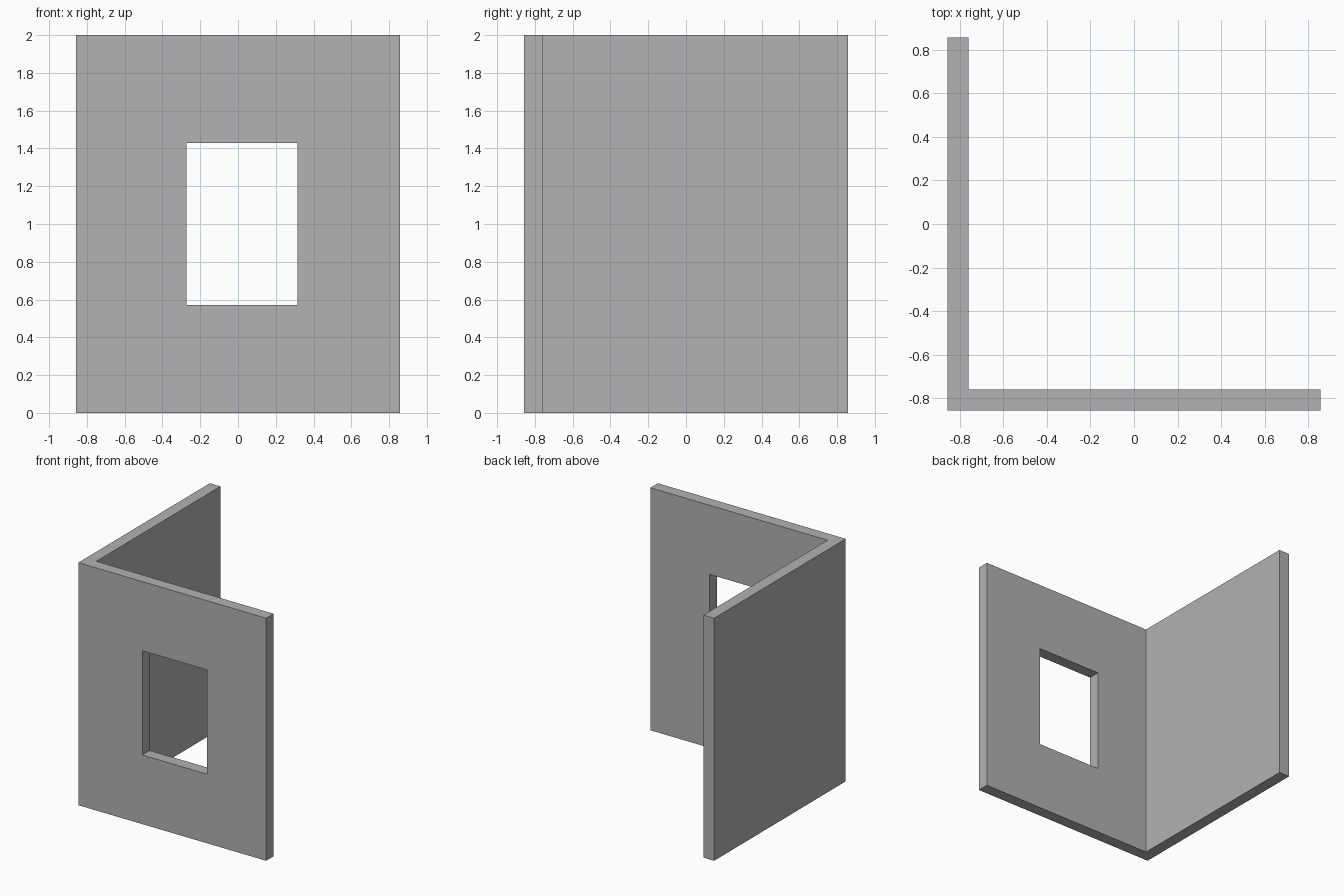
import bpy, bmesh

if "Cube" in bpy.data.objects:
    bpy.data.objects.remove(bpy.data.objects["Cube"])

H, T = 0.857, 0.097        # half width, wall thickness
HEIGHT = 2.0


def prism(name, outline, z0, z1):
    """Extrude a counter-clockwise plan outline from z0 to z1."""
    bm = bmesh.new()
    face = bm.faces.new([bm.verts.new((x, y, z0)) for x, y in outline])
    top = bmesh.ops.extrude_face_region(bm, geom=[face])["geom"]
    verts = [g for g in top if isinstance(g, bmesh.types.BMVert)]
    bmesh.ops.translate(bm, verts=verts, vec=(0, 0, z1 - z0))
    bmesh.ops.recalc_face_normals(bm, faces=bm.faces)
    mesh = bpy.data.meshes.new(name)
    bm.to_mesh(mesh)
    bm.free()
    obj = bpy.data.objects.new(name, mesh)
    bpy.context.collection.objects.link(obj)
    return obj


grey = bpy.data.materials.new("wall grey")
grey.diffuse_color = (0.445, 0.445, 0.445, 1)
grey.use_nodes = True
grey.node_tree.nodes["Principled BSDF"].inputs["Base Color"].default_value = grey.diffuse_color

# L-shaped corner wall
wall = prism("corner_wall", [(-H, -H), (H, -H), (H, -H + T),
                             (-H + T, -H + T), (-H + T, H), (-H, H)], 0, HEIGHT)
wall.data.materials.append(grey)

# Window opening through the front wall
cutter = prism("window_cutter", [(-0.273, -H - 0.1), (0.316, -H - 0.1),
                                 (0.316, -H + T + 0.1), (-0.273, -H + T + 0.1)],
               0.57, 1.43)
cutter.data.materials.append(grey)
cutter.hide_render = True
cutter.hide_set(True)
cut = wall.modifiers.new("window_opening", "BOOLEAN")
cut.operation = "DIFFERENCE"
cut.solver = "EXACT"
cut.object = cutter
